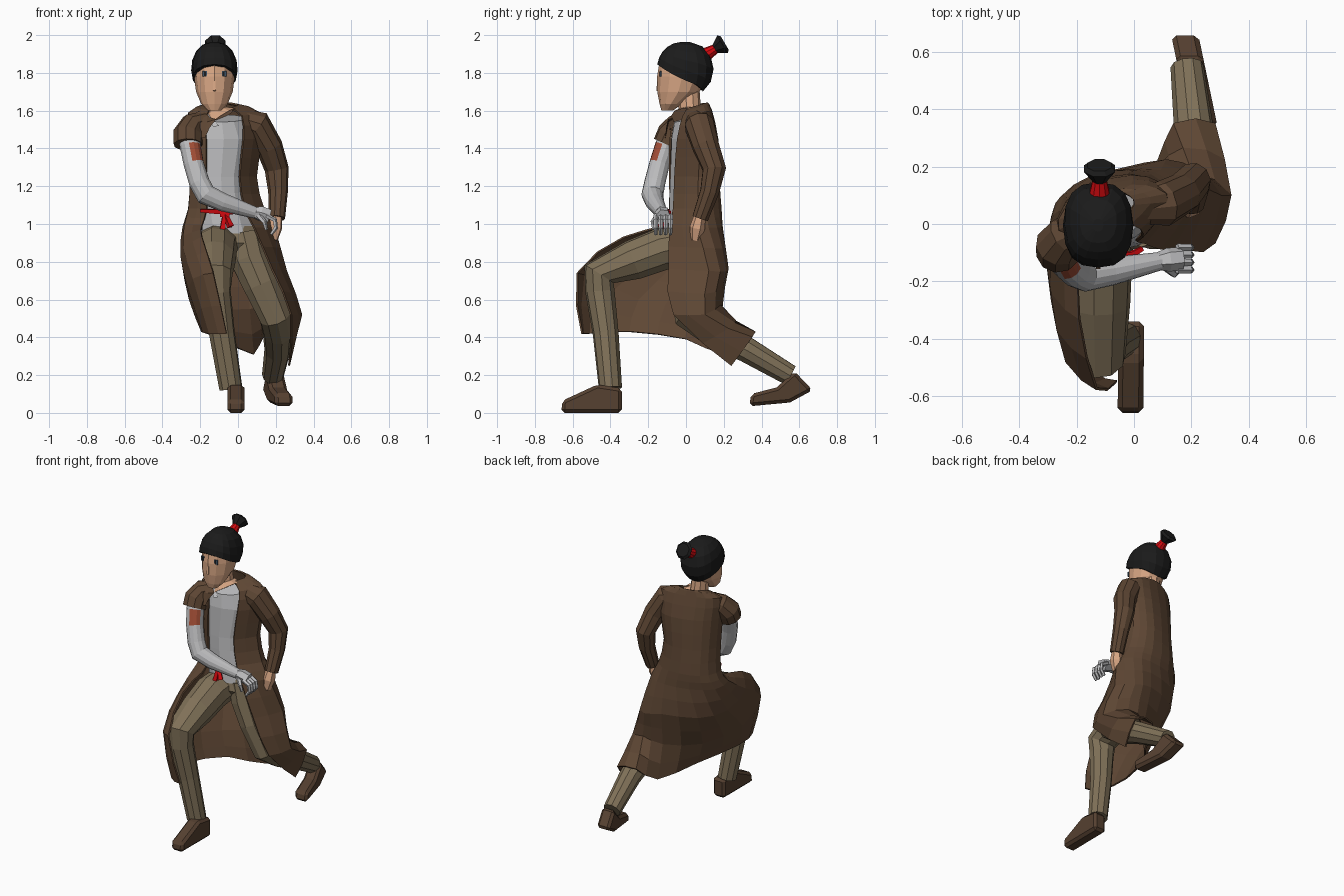
import bpy, bmesh, math
from mathutils import Vector, Quaternion

COLOURS = {
    "coat brown": (.112, .062, .034), "shoe brown": (.092, .052, .030),
    "trouser tan": (.215, .165, .098), "cloth grey": (.51, .51, .52),
    "belt red": (.66, .003, .005), "rust patch": (.36, .075, .036),
    "skin": (.70, .39, .235), "hair black": (.011, .011, .011),
    "eye blue": (.05, .09, .14)}
MATS = {}
for key, c in COLOURS.items():
    MATS[key] = bpy.data.materials.new(key)
    MATS[key].diffuse_color = (*c, 1)


def finish(name, bm, *mats):
    bmesh.ops.recalc_face_normals(bm, faces=bm.faces)
    me = bpy.data.meshes.new(name)
    bm.to_mesh(me)
    bm.free()
    for m in mats:
        me.materials.append(MATS[m])
    ob = bpy.data.objects.new(name, me)
    bpy.context.collection.objects.link(ob)
    return ob


def loft(name, rows, *mats, closed=True, caps=True):
    """Skin a list of equal-length point rows."""
    bm = bmesh.new()
    vs = [[bm.verts.new(p) for p in r] for r in rows]
    n = len(rows[0])
    for a, b in zip(vs, vs[1:]):
        for i in range(n if closed else n - 1):
            j = (i + 1) % n
            bm.faces.new((a[i], a[j], b[j], b[i]))
    if closed and caps:
        bm.faces.new(vs[0])
        bm.faces.new(vs[-1])
    return finish(name, bm, *mats)


def ellipse(z, cx, cy, rx, ry, twist=0, tilt=0, angles=range(0, 360, 30)):
    """Level ring, sheared by twist (shoulder turn) and tilt (lower front)."""
    pts = []
    for a in angles:
        x, y = rx * math.cos(math.radians(a)), ry * math.sin(math.radians(a))
        pts.append(Vector((cx + x, cy + y + twist * x, z + tilt * y)))
    return pts


def tube(name, pts, *mats, n=8):
    """Limb through (x, y, z, radius) points."""
    ps = [Vector(p[:3]) for p in pts]
    rows, last, q = [], Vector((0, 0, 1)), Quaternion()
    for i, p in enumerate(ps):
        t = Vector()
        if i:
            t += (p - ps[i - 1]).normalized()
        if i < len(ps) - 1:
            t += (ps[i + 1] - p).normalized()
        t.normalize()
        q = last.rotation_difference(t) @ q
        last = t
        rows.append([p + q @ Vector((math.cos(a), math.sin(a), 0)) * pts[i][3]
                     for a in (2 * math.pi * (k + .5) / n for k in range(n))])
    return loft(name, rows, *mats)


def box(name, centre, size, mat):
    bm = bmesh.new()
    bmesh.ops.create_cube(bm, size=1)
    for v in bm.verts:
        v.co = Vector(centre) + Vector(a * b for a, b in zip(v.co, size))
    return finish(name, bm, mat)


def smooth(seq):
    """Insert a curve midpoint between neighbouring points."""
    out = []
    for i in range(len(seq) - 1):
        a, b, c, d = (seq[max(i - 1, 0)], seq[i], seq[i + 1],
                      seq[min(i + 2, len(seq) - 1)])
        out += [b, (9 * (b + c) - a - d) / 16]
    return out + [seq[-1]]


# Long open coat: ellipse rows for the body, draped columns for the skirt
ARC = (-120, -165, -210, -245, -290, -325, -360, -420)
coat = [ellipse(*r, angles=ARC) for r in (
    (1.625, -.09, .055, .09, .055, .15, .3),
    (1.585, -.075, .04, .19, .085, .2, .2),
    (1.45, -.07, .04, .195, .12, .2),
    (1.25, -.08, .04, .175, .13, .15),
    (1.08, -.065, .045, .20, .14, .1))]
SKIRT = (
    ((-.19, -.12, .99), (-.19, -.33, .93), (-.13, -.575, .74), (-.06, -.55, .42)),
    ((-.28, -.06, .99), (-.285, -.24, .87), (-.235, -.48, .71), (-.15, -.51, .42)),
    ((-.27, .07, .98), (-.29, -.04, .80), (-.255, -.25, .60), (-.19, -.30, .43)),
    ((-.14, .16, .98), (-.18, .13, .78), (-.14, .02, .55), (-.08, .00, .39)),
    ((.03, .19, .98), (.04, .21, .78), (.06, .17, .55), (.08, .20, .31)),
    ((.14, .16, .98), (.17, .21, .75), (.20, .18, .57), (.14, .35, .42)),
    ((.19, .06, .98), (.255, .12, .75), (.335, .10, .52), (.28, .35, .40)),
    ((.085, -.085, .98), (.18, -.09, .76), (.28, -.065, .52), (.27, .24, .25)))
coat += [[Vector(col[i]) for col in SKIRT] for i in range(4)]
coat = [smooth(r) for r in coat]
coat = list(zip(*[smooth(c) for c in zip(*coat)]))
ob = loft("coat", coat, "coat brown", closed=False)
sol = ob.modifiers.new("thickness", 'SOLIDIFY')
sol.thickness, sol.offset = .01, 0

# Torn lapel and shirt collar on the bare-armed side
loft("lapel", [[(-.21, -.03, 1.60), (-.235, -.09, 1.535), (-.24, -.115, 1.46)],
               [(-.165, -.04, 1.585), (-.165, -.095, 1.54), (-.175, -.11, 1.455)],
               [(-.15, -.06, 1.565), (-.115, -.095, 1.555), (-.15, -.105, 1.51)]],
     "coat brown", closed=False)
loft("shirt_collar", [[(-.195, .0, 1.61), (-.17, -.05, 1.56), (-.13, -.085, 1.515)],
                      [(-.18, .0, 1.615), (-.145, -.045, 1.565), (-.10, -.08, 1.52)]],
     "cloth grey", closed=False)

# Shirt, belt and trouser seat
loft("shirt", [ellipse(*r) for r in (
    (.95, -.05, .02, .155, .113, .1), (1.08, -.075, .025, .145, .113, .1),
    (1.165, -.085, .022, .135, .108, .13),
    (1.25, -.09, .025, .135, .108, .15), (1.45, -.075, .03, .16, .106, .2),
    (1.56, -.085, .02, .125, .08, .2, .25))], "cloth grey")
tube("belt", [(-.20, -.095, 1.07, .01), (-.12, -.112, 1.067, .016),
              (-.07, -.112, 1.068, .022), (-.01, -.108, 1.066, .016),
              (.03, -.085, 1.06, .01)], "belt red", n=4)
box("belt_knot", (-.07, -.115, 1.06), (.05, .03, .045), "belt red")
for i, (x, z) in enumerate(((-.085, .955), (-.04, .985))):
    tube(f"belt_tail_{i}", [(-.07, -.115, 1.06, .012), (x, -.132, z, .02)],
         "belt red", n=4)
loft("trouser_seat", [ellipse(*r) for r in (
    (.83, -.03, .02, .08, .07), (.90, -.04, .02, .165, .115),
    (.99, -.05, .03, .15, .105))], "trouser tan")

# Legs
tube("front_leg", [(-.10, .02, .90, .11), (-.12, -.12, .87, .115),
                   (-.12, -.28, .81, .108), (-.12, -.46, .735, .092),
                   (-.115, -.455, .64, .078), (-.085, -.425, .42, .069),
                   (-.038, -.40, .13, .062)], "trouser tan", n=10)
tube("back_leg", [(.03, .03, .95, .11), (.06, .02, .82, .108),
                  (.12, .01, .68, .098), (.195, .02, .51, .085),
                  (.21, .14, .43, .08), (.21, .32, .335, .07),
                  (.185, .55, .20, .058)], "trouser tan", n=10)


# Shoes: side profiles extruded along x, heel and toe at different x
def shoe(name, profile, heel_x, toe_x, width):
    bm = bmesh.new()
    ys = [p[0] for p in profile]
    lo, hi = min(ys), max(ys)
    sides = []
    for s in (-1, 1):
        sides.append([bm.verts.new((toe_x + (heel_x - toe_x) * (y - lo) / (hi - lo)
                                    + s * width / 2, y, z)) for y, z in profile])
    n = len(profile)
    for i in range(n):
        j = (i + 1) % n
        bm.faces.new((sides[0][i], sides[0][j], sides[1][j], sides[1][i]))
    bm.faces.new(sides[0])
    bm.faces.new(sides[1])
    b = finish(name, bm, "shoe brown").modifiers.new("edges", 'BEVEL')
    b.width, b.segments = .017, 1


shoe("front_shoe", [(-.66, 0), (-.655, .065), (-.61, .085), (-.47, .15),
                    (-.34, .13), (-.34, 0)], -.01, -.012, .09)
shoe("back_shoe", [(.335, .035), (.345, .10), (.48, .135), (.575, .22),
                   (.67, .12), (.55, .055)], .175, .245, .095)

# Sleeved arm and its hand
tube("long_sleeve", [(.02, .06, 1.55, .06), (.10, .07, 1.525, .08),
                     (.165, .105, 1.41, .072), (.205, .15, 1.29, .064),
                     (.212, .125, 1.17, .052), (.205, .075, 1.03, .044)],
     "coat brown", n=10)
tube("bare_hand", [(.205, .075, 1.05, .03), (.195, .06, .98, .041),
                   (.185, .05, .915, .026)], "skin", n=6)

# Grey arm with a painted patch, plus the torn short sleeve
arm = tube("grey_arm", [(-.26, -.06, 1.50, .06), (-.252, -.11, 1.41, .056),
                        (-.235, -.14, 1.32, .054), (-.205, -.165, 1.22, .056),
                        (-.17, -.178, 1.155, .058), (-.08, -.165, 1.115, .05),
                        (.09, -.13, 1.06, .032)], "cloth grey", "rust patch", n=14)
for f in arm.data.polygons:
    if 1.32 < f.center.z < 1.41 and f.normal.dot(Vector((.5, -.86, 0))) > .72:
        f.material_index = 1
tube("short_sleeve", [(-.17, -.01, 1.545, .055), (-.24, -.04, 1.52, .07),
                      (-.265, -.075, 1.475, .08), (-.265, -.10, 1.42, .077)],
     "coat brown", n=10)
tube("grey_palm", [(.08, -.13, 1.063, .03), (.12, -.125, 1.055, .042),
                   (.165, -.12, 1.04, .04)], "cloth grey", n=6)
for i in range(4):
    y = -.16 + .026 * i
    tube(f"grey_finger_{i}", [(.15, y, 1.045, .014), (.195, y, 1.02, .013),
                              (.20, y, .98, .012), (.175, y, .945, .009)],
         "cloth grey", n=5)
tube("grey_thumb", [(.11, -.15, 1.045, .016), (.14, -.175, 1.01, .013),
                    (.15, -.17, .97, .009)], "cloth grey", n=5)

# Neck and head
tube("neck", [(-.09, .015, 1.562, .095), (-.115, .02, 1.60, .06),
              (-.125, .015, 1.72, .056)], "skin", n=10)
loft("head", [ellipse(*r) for r in (
    (1.60, -.125, -.10, .035, .03), (1.635, -.125, -.08, .07, .06),
    (1.70, -.125, -.04, .097, .112), (1.78, -.125, -.02, .108, .133),
    (1.86, -.125, -.01, .105, .13), (1.93, -.125, 0, .06, .08))], "skin")
tube("nose", [(-.125, -.146, 1.76, .008), (-.125, -.15, 1.705, .011)], "skin", n=4)
for s in (-1, 1):
    side = "left" if s > 0 else "right"
    box(f"{side}_eye", (-.125 + s * .051, -.134, 1.795), (.024, .009, .03), "eye blue")
    box(f"{side}_pupil", (-.125 + s * .049, -.137, 1.795), (.011, .009, .026),
        "hair black")

# Hair cap: squarish plan, hairline that drops toward the nape
hair = []
for t in range(6):
    row = []
    for k in range(16):
        a = 2 * math.pi * k / 16
        cx, sy = (math.copysign(abs(v) ** .82, v) for v in (math.cos(a), math.sin(a)))
        f = -math.sin(a)
        low = math.asin((-.06 + (.085 if f > 0 else .06) * f) / .145)
        e = low + (math.radians(84) - low) * t / 5
        ring = math.cos(e) ** .85
        row.append((-.125 + .123 * ring * cx, -.004 + .15 * ring * sy,
                    1.82 + .145 * math.sin(e)))
    hair.append(row)
loft("hair_cap", hair, "hair black")
tube("hair_tie", [(-.12, .085, 1.885, .042), (-.12, .16, 1.93, .024)],
     "belt red", n=10)
tube("hair_tuft", [(-.12, .15, 1.925, .024), (-.12, .193, 1.951, .059),
                   (-.12, .205, 1.958, .045)], "hair black", n=8)
